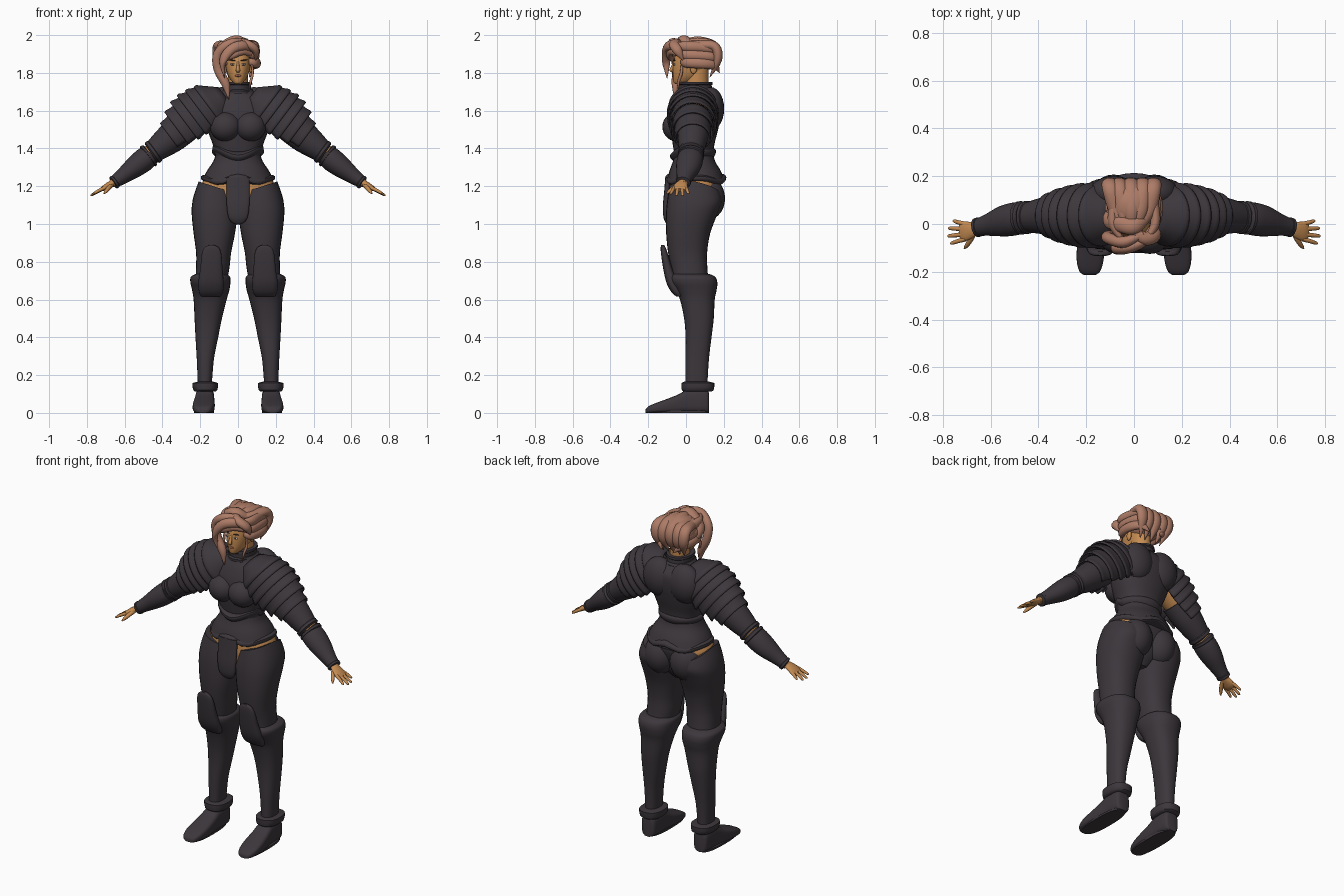
import bpy, bmesh, math
from mathutils import Vector, Matrix


def material(name, rgb):
    m = bpy.data.materials.new(name)
    m.diffuse_color = (*rgb, 1)
    return m


ARMOUR = material("dark armour", (0.046, 0.038, 0.045))
SKIN = material("tan skin", (0.56, 0.26, 0.085))
HAIR = material("copper hair", (0.42, 0.2, 0.135))
WHITE = material("eye white", (0.7, 0.66, 0.6))
DARK = material("dark brown", (0.06, 0.03, 0.02))
LIPS = material("lip rose", (0.36, 0.13, 0.08))


def finish(name, bm, mat, mirror=False, thick=0, angle=40):
    bmesh.ops.recalc_face_normals(bm, faces=bm.faces)
    me = bpy.data.meshes.new(name)
    bm.to_mesh(me)
    bm.free()
    me.materials.append(mat)
    me.shade_smooth()
    me.set_sharp_from_angle(angle=math.radians(angle))
    ob = bpy.data.objects.new(name, me)
    bpy.context.collection.objects.link(ob)
    if thick:
        s = ob.modifiers.new("thickness", 'SOLIDIFY')
        s.thickness, s.offset = thick, 0
    if mirror:
        ob.modifiers.new("mirror", 'MIRROR').use_mirror_merge = False
    return ob


def spline(pts, sub):
    """Catmull-Rom through tuples of any length."""
    if sub == 1:
        return pts
    out = []
    for i in range(len(pts) - 1):
        p = [pts[max(0, min(len(pts) - 1, i + k))] for k in (-1, 0, 1, 2)]
        for j in range(sub):
            t = j / sub
            out.append([0.5 * (2 * b + (c - a) * t + (2 * a - 5 * b + 4 * c - d) * t * t
                        + (3 * b - a - 3 * c + d) * t ** 3) for a, b, c, d in zip(*p)])
    return out + [pts[-1]]


def sweep(name, mat, pts, side=(1, 0, 0), axis=None, n=28, sub=4, power=2.0,
          arc=None, mirror=False, thick=0, warp=None, angle=40):
    """Skin rings (x, y, z, radius along side, radius across)."""
    rows = spline(pts, sub)
    bm, rings = bmesh.new(), []
    for i, r in enumerate(rows):
        a, b = rows[max(i - 1, 0)], rows[min(i + 1, len(rows) - 1)]
        T = Vector(axis) if axis else (Vector(b[:3]) - Vector(a[:3])).normalized()
        A = Vector(side)
        A = (A - T * A.dot(T)).normalized()
        B = T.cross(A)
        ring = []
        for k in range(n):
            t = 2 * math.pi * k / n if not arc else math.radians(arc[0] + (arc[1] - arc[0]) * k / (n - 1))
            c, s = math.cos(t), math.sin(t)
            c, s = (math.copysign(abs(v) ** (2 / power), v) for v in (c, s))
            v = Vector(r[:3]) + A * c * max(r[3], 0.0005) + B * s * max(r[4], 0.0005)
            ring.append(bm.verts.new(warp(v) if warp else v))
        rings.append(ring)
    for p, q in zip(rings, rings[1:]):
        for k in range(n - 1 if arc else n):
            m = (k + 1) % n
            bm.faces.new((p[k], p[m], q[m], q[k]))
    if not arc and not thick:
        bm.faces.new(rings[0])
        bm.faces.new(rings[-1])
    return finish(name, bm, mat, mirror, thick, angle)


def stack(name, mat, rows, **kw):
    """Vertical loft from rows (z, x0, x1, y0, y1)."""
    pts = [((a + b) / 2, (c + d) / 2, z, (b - a) / 2, (d - c) / 2) for z, a, b, c, d in rows]
    return sweep(name, mat, pts, axis=(0, 0, 1), **kw)


def centred(name, mat, rows, **kw):
    """Vertical loft from rows (z, half width, y0, y1)."""
    return stack(name, mat, [(z, -w, w, a, b) for z, w, a, b in rows], **kw)


def ball(name, mat, c, r, mirror=False, tilt=0):
    bm = bmesh.new()
    bmesh.ops.create_uvsphere(bm, u_segments=24, v_segments=14, radius=1,
                              matrix=Matrix.Translation(c) @ Matrix.Rotation(tilt, 4, 'Y') @ Matrix.Diagonal((*r, 1)))
    return finish(name, bm, mat, mirror)


# Torso: breastplate, bust, collar, waist lip, flared skirt plate and its rim
centred("breastplate", ARMOUR, [(1.36, .12, -.06, .145), (1.42, .133, -.07, .15), (1.5, .162, -.08, .17),
        (1.58, .175, -.078, .185), (1.65, .155, -.055, .185), (1.69, .1, -.035, .16), (1.715, .074, -.035, .138)],
        power=2.3)
ball("bust_plate", ARMOUR, (.066, -.048, 1.515), (.083, .077, .078), True)
ball("shoulder_blade_plate", ARMOUR, (.085, .13, 1.61), (.1, .072, .115), True)
centred("collar", ARMOUR, [(1.69, .08, -.045, .148), (1.705, .082, -.046, .15), (1.712, .07, -.037, .138),
        (1.735, .07, -.037, .136), (1.74, .076, -.042, .142), (1.752, .074, -.04, .14)], sub=1)
point = lambda v: Vector((v.x, v.y, v.z - .025 * math.cos(v.x * 20) * (v.y < .03)))
centred("waist_lip", ARMOUR, [(1.355, .118, -.062, .148), (1.372, .135, -.082, .157), (1.39, .137, -.084, .158),
        (1.4, .128, -.07, .15)], sub=2, warp=point)
centred("skirt_plate", ARMOUR, [(1.37, .118, -.062, .145), (1.33, .132, -.07, .155), (1.28, .165, -.088, .185),
        (1.235, .187, -.1, .203)], power=2.2)
arch = lambda v: Vector((v.x, v.y, v.z + .012 * math.cos(v.x * 30)))
centred("skirt_rim", ARMOUR, [(1.218, .18, -.095, .2), (1.225, .194, -.108, .212), (1.242, .195, -.108, .212),
        (1.253, .18, -.095, .198)], sub=2, warp=arch)

# Hips: bare at the sides, plated between the legs and behind
hips = centred("hips", SKIN, [(1.0, .04, -.04, .09), (1.06, .12, -.07, .14), (1.14, .185, -.085, .165),
               (1.2, .197, -.085, .18), (1.25, .17, -.08, .17)], power=2.3)
hips.data.materials.append(ARMOUR)
for f in hips.data.polygons:
    if f.center.z < 1.08 or (f.center.y > .06 and abs(f.center.x) < .12):
        f.material_index = 1
ball("seat_plate", ARMOUR, (.085, .11, 1.135), (.098, .097, .115), True)
centred("front_tasset", ARMOUR, [(1.245, .06, -.11, -.08), (1.18, .062, -.115, -.085), (1.1, .06, -.122, -.092),
        (1.04, .052, -.12, -.09), (1.01, .035, -.11, -.085), (.998, .012, -.1, -.085)], power=2.8)


# Legs
def slope(v):
    k = max(0, (v.z - 1.1) / .1)
    return Vector((v.x, v.y, v.z + k * (.32 * (v.x - .13) - .25 * max(0, v.y - .05))))


stack("thigh_plate", ARMOUR, [(.69, .06, .225, -.07, .12), (.77, .045, .222, -.08, .113), (.85, .036, .222, -.095, .112),
      (.95, .016, .235, -.105, .128), (1.05, .003, .245, -.106, .165), (1.12, .003, .24, -.1, .19),
      (1.2, .02, .208, -.088, .182)], power=2.3, mirror=True, warp=slope)
stack("greave", ARMOUR, [(.13, .14, .212, -.002, .112), (.28, .128, .218, -.003, .121), (.4, .105, .225, -.002, .135),
      (.5, .085, .23, -.01, .147), (.6, .06, .235, -.032, .152), (.65, .046, .243, -.058, .162),
      (.69, .04, .252, -.085, .166), (.72, .042, .25, -.088, .155), (.735, .06, .225, -.075, .125)],
      power=2.4, mirror=True)
stack("knee_plate", ARMOUR, [(.888, .125, .155, -.131, -.115), (.875, .102, .178, -.134, -.108),
      (.84, .088, .192, -.132, -.095), (.76, .082, .2, -.12, -.07), (.69, .076, .21, -.104, -.04),
      (.64, .08, .206, -.078, -.02), (.615, .095, .195, -.05, -.01)], power=2.7, mirror=True)
stack("ankle_cuff", ARMOUR, [(.112, .12, .226, -.012, .135), (.12, .11, .236, -.022, .146), (.138, .106, .241, -.025, .15),
      (.158, .106, .241, -.025, .15), (.165, .13, .215, -.01, .125)], sub=1, power=2.5, mirror=True)
sweep("boot", ARMOUR, [(x, y, h / 2, w, h / 2) for x, y, w, h in
      ((.185, -.214, .022, .018), (.185, -.2, .042, .034), (.184, -.16, .055, .052), (.181, -.1, .058, .074),
       (.178, -.04, .054, .098), (.176, .01, .05, .125), (.175, .07, .049, .13), (.175, .112, .043, .125),
       (.175, .122, .03, .1))], axis=(0, 1, 0), power=3.4, sub=3, mirror=True)
stack("boot_sole", ARMOUR, [(0, .128, .232, -.212, .12), (.012, .128, .232, -.212, .12)], sub=1, power=2.6, mirror=True)

# Arms: bare arm underneath, sleeve, forearm plate with elbow and wrist rims
Y = (0, 1, 0)
sweep("bare_arm", SKIN, [(.14, .05, 1.61, .07, .075), (.25, .042, 1.535, .075, .07), (.36, .036, 1.45, .06, .06),
      (.46, .028, 1.37, .05, .05), (.56, .01, 1.29, .045, .045), (.67, -.018, 1.212, .026, .02)], Y, mirror=True)
sweep("upper_sleeve", ARMOUR, [(.265, .04, 1.525, .086, .083), (.34, .037, 1.467, .082, .083),
      (.4, .032, 1.42, .073, .072), (.446, .028, 1.384, .062, .06)], Y, mirror=True)
sweep("elbow_rim", ARMOUR, [(.436, .028, 1.39, .06, .058), (.442, .028, 1.386, .069, .066),
      (.454, .027, 1.377, .069, .066), (.46, .027, 1.373, .058, .056)], Y, sub=1, mirror=True)
sweep("forearm_plate", ARMOUR, [(.466, .026, 1.366, .064, .058), (.5, .021, 1.338, .069, .062),
      (.55, .011, 1.299, .064, .056), (.61, -.004, 1.254, .046, .042), (.655, -.014, 1.222, .036, .033)], Y, mirror=True)
sweep("forearm_rim", ARMOUR, [(.465, .026, 1.367, .06, .056), (.468, .026, 1.365, .07, .066),
      (.478, .025, 1.357, .07, .066), (.483, .024, 1.353, .06, .056)], Y, sub=1, mirror=True)
sweep("wrist_rim", ARMOUR, [(.645, -.012, 1.229, .034, .031), (.65, -.013, 1.225, .041, .037),
      (.66, -.015, 1.218, .04, .036), (.663, -.016, 1.216, .028, .024)], Y, sub=1, mirror=True)

# Hands
sweep("palm", SKIN, [(.655, -.016, 1.222, .022, .016), (.68, -.024, 1.208, .034, .017),
      (.71, -.031, 1.19, .04, .014), (.728, -.033, 1.18, .032, .008)], Y, mirror=True)
for i, (y0, x1, y1, z1) in enumerate([(.0, .758, .012, 1.16), (-.021, .777, -.018, 1.15),
                                      (-.043, .78, -.05, 1.15), (-.063, .768, -.08, 1.158)]):
    sweep(f"finger_{i + 1}", SKIN, [(.705, y0, 1.192, .01, .01), ((.705 + x1) / 2, (y0 + y1) / 2, (1.196 + z1) / 2, .009, .009),
          (x1 - .006, y1, z1 + .004, .007, .006), (x1, y1, z1, .002, .002)], Y, n=10, mirror=True)
sweep("thumb", SKIN, [(.668, -.03, 1.212, .014, .013), (.684, -.065, 1.192, .012, .012),
      (.7, -.09, 1.172, .009, .009), (.71, -.103, 1.16, .003, .003)], (1, 0, 0), n=10, mirror=True)

# Pauldrons: overlapping lames along the arm axis, open underneath
along = lambda t, ry, r: (.8 * t + .827, .036, 1.102 - .6 * t, ry, r)
lames = [(-.95, .07, .06, -.85, .122, .137), (-.875, .112, .124, -.8, .13, .15), (-.82, .116, .134, -.75, .128, .156),
         (-.77, .112, .138, -.7, .12, .149), (-.72, .104, .126, -.645, .108, .125), (-.67, .094, .104, -.59, .09, .092)]
for i, (t0, a0, b0, t1, a1, b1) in enumerate(lames):
    mid = along(t0 * .4 + t1 * .6, a0 * .3 + a1 * .7, b0 * .3 + b1 * .7)
    sweep(f"pauldron_lame_{i + 1}", ARMOUR, [along(t0, a0, b0), mid, along(t1 - .012, a1 + .003, b1 + .003),
          along(t1, a1, b1)], Y, arc=(-38, 218), sub=2, mirror=True, thick=.009)

# Head, neck and face
centred("neck", SKIN, [(1.68, .055, -.01, .12), (1.75, .053, -.005, .118), (1.84, .055, 0, .12)])
centred("head", SKIN, [(1.742, .016, -.058, -.02), (1.752, .03, -.066, .03), (1.785, .052, -.07, .085), (1.83, .065, -.07, .12),
        (1.87, .07, -.064, .14), (1.92, .066, -.048, .135), (1.965, .035, -.01, .1)], power=2.2)
sweep("nose", SKIN, [(0, -.062, 1.858, .006, .006), (0, -.072, 1.83, .008, .008), (0, -.078, 1.814, .012, .009),
      (0, -.068, 1.805, .008, .004)], n=12)
ball("ear", SKIN, (.069, .04, 1.825), (.009, .018, .03), True)
ball("eye", WHITE, (.029, -.0625, 1.845), (.014, .005, .006), True)
ball("iris", DARK, (.029, -.0665, 1.845), (.006, .0025, .006), True)
ball("brow", DARK, (.031, -.0625, 1.867), (.019, .006, .003), True, -.12)
ball("lips", LIPS, (0, -.0685, 1.785), (.018, .006, .006))

# Hair: cap plus overlapping tapered locks (path points, width, thickness)
ball("hair_cap", HAIR, (-.008, .078, 1.9), (.104, .11, .09))


def lock(name, path, w, h, side):
    k = len(path) - 1
    prof = [.55] + [1 - .45 * max(0, i / k - .5) for i in range(1, k)] + [.04]
    sweep(name, HAIR, [(*p, w * f, h * f) for p, f in zip(path, prof)], side, n=14, sub=6)


for i, x in enumerate((-.09, -.055, -.012, .032, .072)):
    lock(f"back_lock_{i + 1}", [(x * .3 - .01, -.02, 1.955), (x * .8, .06, 1.972 - abs(x) * .35), (x * 1.1, .15, 1.94),
         (x * 1.1, .168, 1.87), (x * .85, .125, 1.775)], .034, .026, (1, 0, 0))
for s, nm in ((1, "left"), (-1, "right")):
    for j, z in enumerate((1.935, 1.89, 1.85)):
        lock(f"{nm}_side_lock_{j + 1}", [(s * .055, -.06 + .02 * j, z + .01), (s * .088, .0, z + .005),
             (s * (.085 + .008 * j), .08, z), (s * .075, .15, z - .01), (s * .035, .178, z - .05)], .027, .02, (0, 0, 1))
    lock(f"{nm}_temple_strand", [(s * .07, -.02, 1.87), (s * .077, -.025, 1.8), (s * .066, -.04, 1.75), (s * .058, -.04, 1.7)],
         .008, .007, (0, 1, 0))
lock("crown_lock", [(.05, .02, 1.95), (.0, -.01, 1.975), (-.06, .0, 1.955), (-.11, .02, 1.9), (-.1, .07, 1.83)], .034, .024, Y)
lock("long_front_lock", [(.04, -.04, 1.965), (-.04, -.075, 1.955), (-.105, -.06, 1.9), (-.105, -.05, 1.82),
     (-.065, -.055, 1.74), (-.05, -.06, 1.66)], .024, .026, Y)
lock("swept_fringe", [(.08, -.035, 1.92), (.03, -.08, 1.945), (-.035, -.105, 1.925), (-.08, -.105, 1.86),
     (-.07, -.1, 1.77)], .026, .02, (0, .3, 1))
lock("low_fringe", [(.07, -.045, 1.9), (.02, -.075, 1.915), (-.04, -.085, 1.89), (-.085, -.06, 1.85)], .022, .018, (0, .2, 1))
lock("left_fringe", [(-.01, -.02, 1.97), (.045, -.06, 1.955), (.093, -.045, 1.92), (.092, -.01, 1.86)], .028, .022, Y)
